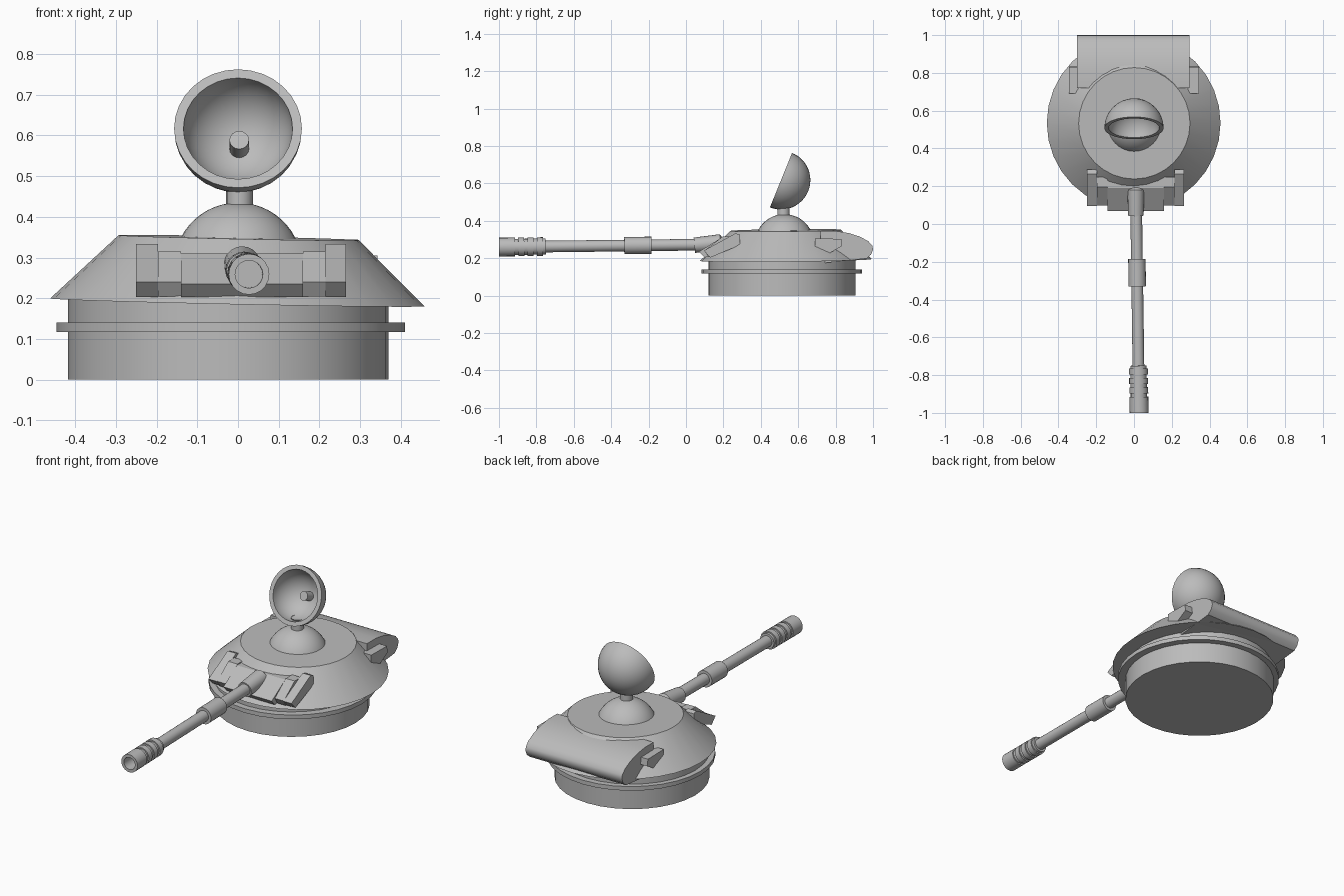
import bpy, bmesh, math
from mathutils import Vector, Matrix

cube = bpy.data.objects.get("Cube")
if cube:
    bpy.data.objects.remove(cube, do_unlink=True)

grey = bpy.data.materials.new("plain_grey")
grey.use_nodes = True
grey.diffuse_color = (0.5, 0.5, 0.5, 1)
grey.node_tree.nodes["Principled BSDF"].inputs["Base Color"].default_value = (0.5, 0.5, 0.5, 1)


def finish(name, bm, angle=30):
    bmesh.ops.remove_doubles(bm, verts=bm.verts, dist=1e-5)
    bmesh.ops.recalc_face_normals(bm, faces=bm.faces)
    mesh = bpy.data.meshes.new(name)
    bm.to_mesh(mesh)
    bm.free()
    mesh.materials.append(grey)
    obj = bpy.data.objects.new(name, mesh)
    bpy.context.collection.objects.link(obj)
    bpy.ops.object.select_all(action='DESELECT')
    obj.select_set(True)
    bpy.context.view_layer.objects.active = obj
    bpy.ops.object.shade_smooth_by_angle(angle=math.radians(angle))
    return obj


def lathe(name, profile, origin, axis=(0, 0, 1), sides=32):
    """Spin (radius, distance) points around an axis through origin."""
    bm = bmesh.new()
    verts = [bm.verts.new((r, 0, t)) for r, t in profile]
    edges = [bm.edges.new(pair) for pair in zip(verts, verts[1:])]
    bmesh.ops.spin(bm, geom=verts + edges, cent=(0, 0, 0), axis=(0, 0, 1),
                   angle=2 * math.pi, steps=sides, use_merge=True)
    turn = Vector((0, 0, 1)).rotation_difference(Vector(axis)).to_matrix().to_4x4()
    bm.transform(Matrix.Translation(origin) @ turn)
    return finish(name, bm)


def slab(name, x0, x1, profile, angle=20):
    """Extrude a closed (y, z) outline from x0 to x1."""
    bm = bmesh.new()
    face = bm.faces.new([bm.verts.new((x0, y, z)) for y, z in profile])
    new = bmesh.ops.extrude_face_region(bm, geom=[face])["geom"]
    bmesh.ops.translate(bm, vec=(x1 - x0, 0, 0),
                        verts=[v for v in new if isinstance(v, bmesh.types.BMVert)])
    return finish(name, bm, angle)


def arc(radius, start, end, steps, height=0):
    angles = [math.radians(start + (end - start) * i / steps) for i in range(steps + 1)]
    return [(radius * math.cos(a), height + radius * math.sin(a)) for a in angles]


# Turret ring
lathe("base_drum", [(0, 0), (0.394, 0), (0.394, 0.22), (0, 0.22)], (-0.024, 0.513, 0))
lathe("base_flange", [(0.38, 0.117), (0.428, 0.117), (0.428, 0.14), (0.38, 0.14)],
      (-0.018, 0.512, 0))

# Sloped turret body, leaning slightly to one side
lean = (0.021, -0.011, 1)
lathe("turret_body", [(0, -0.079), (0.46, -0.079), (0.295, 0.08), (0, 0.08)],
      (0, 0.534, 0.269), lean)

# Front armour blocks
outer = [(0.095, 0.24), (0.265, 0.333), (0.288, 0.325), (0.288, 0.27), (0.13, 0.203)]
inner = [(0.098, 0.24), (0.195, 0.315), (0.25, 0.315), (0.25, 0.25), (0.12, 0.205)]
middle = [(0.07, 0.235), (0.19, 0.31), (0.25, 0.31), (0.25, 0.25), (0.1, 0.203)]
slab("right_outer_armour", -0.25, -0.197, outer)
slab("right_inner_armour", -0.197, -0.14, inner)
slab("centre_armour", -0.14, 0.16, middle)
slab("left_inner_armour", 0.16, 0.215, inner)
slab("left_outer_armour", 0.215, 0.265, outer)

# Rear stowage box with rounded back, and its side lugs
box = [(0.72, 0.345), (0.8, 0.345), (0.87, 0.334), (0.93, 0.315), (0.975, 0.29),
       (0.997, 0.265), (1.0, 0.245), (0.99, 0.22), (0.965, 0.198), (0.72, 0.172)]
slab("rear_box", -0.303, 0.295, box, 35)
lug = [(0.69, 0.305), (0.83, 0.303), (0.835, 0.265), (0.77, 0.228), (0.69, 0.24)]
for name, x0, x1 in (("right_lug", -0.345, -0.29), ("left_lug", 0.285, 0.343)):
    slab(name, x0, x1, lug)

# Gun: barrel, sleeve, collar and ribbed hollow muzzle share one axis
muzzle = Vector((0.027, -1, 0.259))
root = Vector((0.009, 0.25, 0.274))
gun_axis = (root - muzzle).normalized()
lathe("barrel", [(0.031, 0.08), (0.031, 1.25)], muzzle, gun_axis, 20)
lathe("barrel_sleeve", [(0.03, 0.67), (0.046, 0.67), (0.046, 0.815), (0.03, 0.815)],
      muzzle, gun_axis, 20)
lathe("barrel_collar", [(0.03, 0), (0.041, 0), (0.045, 0.14), (0, 0.17)],
      (0.01, 0.045, 0.269), (0, 1, 0.1), 20)
ribs = [(0, 0.08), (0.034, 0.08), (0.034, 0), (0.05, 0), (0.05, 0.085)]
for i in range(3):
    t = 0.085 + 0.05 * i
    ribs += [(0.043, t), (0.043, t + 0.018), (0.05, t + 0.018), (0.05, t + 0.05)]
ribs += [(0.043, 0.235), (0.043, 0.25), (0.03, 0.25)]
lathe("muzzle_brake", ribs, muzzle, gun_axis, 20)

# Dome and dish antenna
lathe("dome", arc(0.158, 20, 90, 10), (0, 0.526, 0.277))
lathe("dish_neck", [(0.033, 0.42), (0.033, 0.49)], (0.004, 0.521, 0), sides=16)
dish_axis = Vector((0, -0.927, 0.377))
dish_centre = Vector((0, 0.508, 0.617))
shell = arc(0.157, -90, 0, 12) + arc(0.134, 0, -90, 12)
lathe("dish", shell, dish_centre, dish_axis)
lathe("dish_feed", [(0.024, -0.14), (0.024, -0.075), (0, -0.075)],
      dish_centre + Vector((0.003, 0, 0)), dish_axis, 16)
